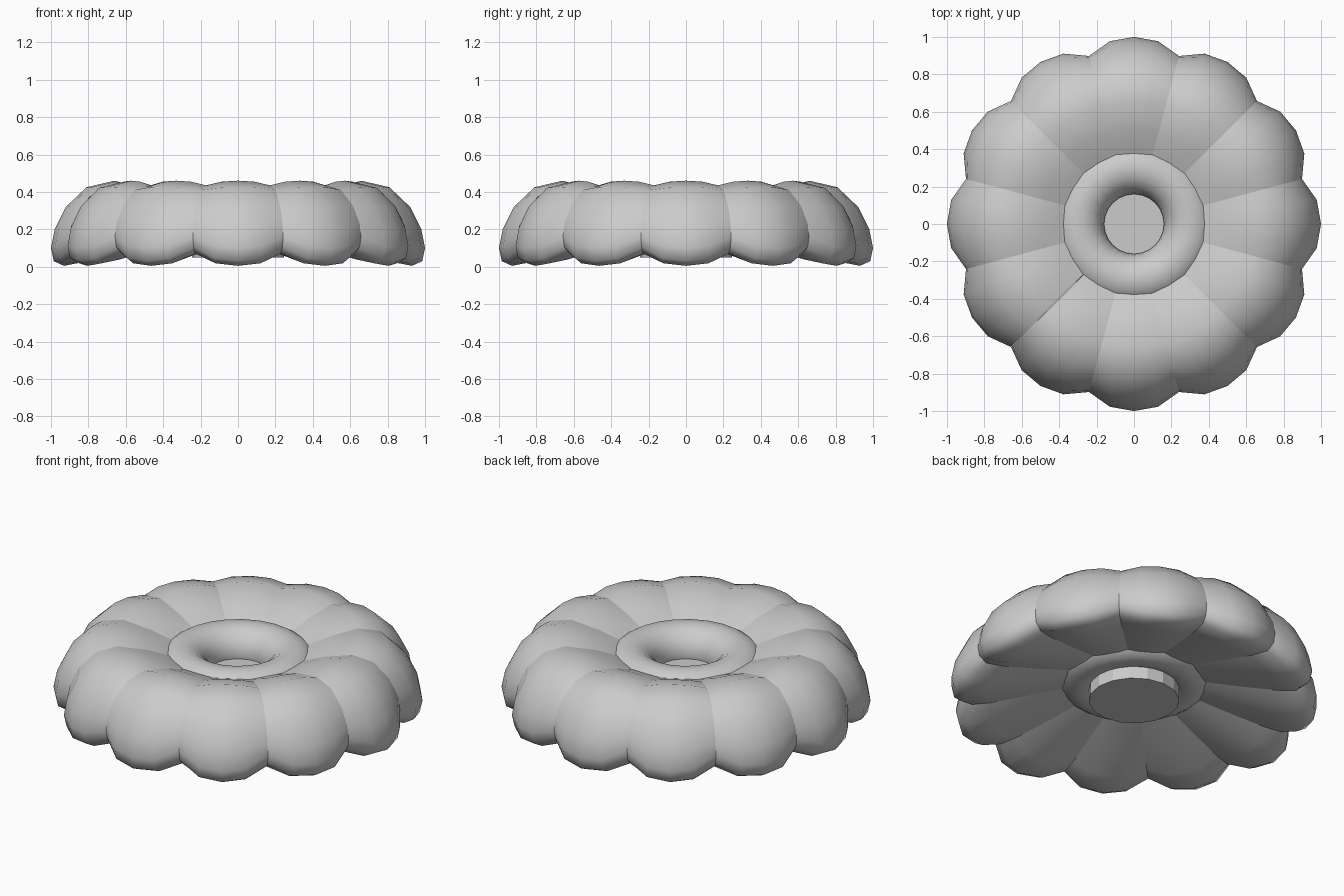
import bpy, bmesh
from math import sin, cos, pi, radians

if "Cube" in bpy.data.objects:
    bpy.data.objects.remove(bpy.data.objects["Cube"])

LOBES = 12
# Matching (radius, height) profiles: middle of a lobe, and crease between lobes
RIDGE = [(.28, .31), (.37, .36), (.50, .415), (.66, .46), (.81, .425), (.92, .32),
         (.98, .20), (1.0, .10), (.985, .03), (.93, .005), (.80, .03), (.60, .08),
         (.39, .135), (.28, .165)]
CREASE = [(.28, .31), (.37, .355), (.50, .40), (.66, .435), (.78, .41), (.87, .325),
          (.92, .23), (.93, .16), (.92, .105), (.88, .07), (.78, .075), (.60, .105),
          (.39, .145), (.28, .175)]


def add_object(name, mesh):
    obj = bpy.data.objects.new(name, mesh)
    bpy.context.collection.objects.link(obj)
    return obj


# Puffy lobe: one wedge blended from crease to ridge to crease
def lobe_mesh():
    bm = bmesh.new()
    columns = []
    for i in range(-2, 3):
        a = radians(7.5 * i)
        w = abs(i / 2) ** 2.3
        col = []
        for (r0, z0), (r1, z1) in zip(RIDGE, CREASE):
            r, z = r0 + (r1 - r0) * w, z0 + (z1 - z0) * w
            col.append(bm.verts.new((r * cos(a), r * sin(a), z)))
        columns.append(col)
    for c0, c1 in zip(columns, columns[1:]):
        for j in range(len(RIDGE) - 1):
            bm.faces.new((c0[j], c0[j + 1], c1[j + 1], c1[j]))
    for f in bm.faces:
        f.smooth = True
    mesh = bpy.data.meshes.new("lobe")
    bm.to_mesh(mesh)
    bm.free()
    return mesh


shared = lobe_mesh()
for k in range(LOBES):
    add_object(f"lobe_{k + 1}", shared).rotation_euler.z = 2 * pi * k / LOBES

# Ring around the centre
bpy.ops.mesh.primitive_torus_add(major_radius=.30, minor_radius=.14, major_segments=24,
                                 minor_segments=16, location=(0, 0, .25))
bpy.context.object.name = "centre_ring"
bpy.ops.object.shade_smooth()

# Plug closing the hole and standing out below
bpy.ops.mesh.primitive_cylinder_add(vertices=16, radius=.245, depth=.18, location=(0, 0, .14))
bpy.context.object.name = "centre_plug"
